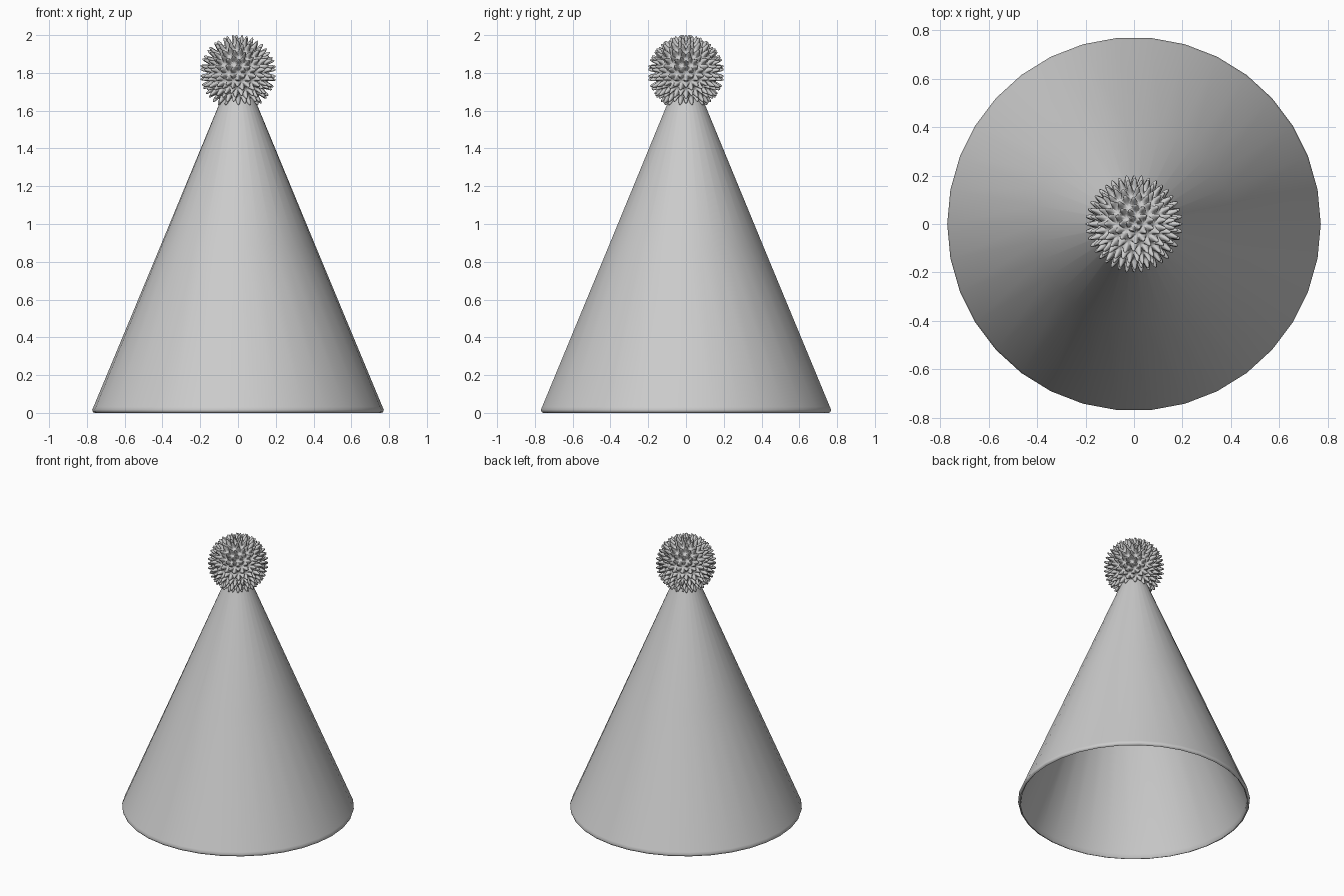
import bpy, bmesh, math
from mathutils import Vector

if "Cube" in bpy.data.objects:
    bpy.data.objects.remove(bpy.data.objects["Cube"])

SIDES = 34
# Hollow paper cone: closed shell from the outer tip, round the rim, to the inner tip
profile = [(0.05, 1.755), (0.412, 0.88), (0.765, 0.032), (0.772, 0.016), (0.768, 0.004),
           (0.758, 0.0), (0.750, 0.008), (0.745, 0.03), (0.394, 0.88), (0.03, 1.755)]
bm = bmesh.new()
rings = [[bm.verts.new((r * math.cos(2 * math.pi * i / SIDES),
                        r * math.sin(2 * math.pi * i / SIDES), z)) for i in range(SIDES)]
         for r, z in profile]
for a, b in zip(rings, rings[1:]):
    for i in range(SIDES):
        j = (i + 1) % SIDES
        bm.faces.new((a[i], a[j], b[j], b[i]))
bm.faces.new(rings[0])
bm.faces.new(rings[-1])
bmesh.ops.recalc_face_normals(bm, faces=bm.faces)
me = bpy.data.meshes.new("hat_cone")
bm.to_mesh(me)
bm.free()
cone = bpy.data.objects.new("hat_cone", me)
bpy.context.collection.objects.link(cone)

# Pompom: every face of an icosphere pulled out into a rounded tuft
CORE, TIP = 0.145, 0.209
bm = bmesh.new()
bmesh.ops.create_icosphere(bm, subdivisions=3, radius=CORE)
faces = bmesh.ops.extrude_discrete_faces(bm, faces=bm.faces[:])["faces"]
for f in faces:
    c = f.calc_center_median()
    n = c.normalized()
    for v in f.verts:
        v.co = n * TIP + (v.co - c) * 0.85
me = bpy.data.meshes.new("pompom")
bm.to_mesh(me)
bm.free()
pompom = bpy.data.objects.new("pompom", me)
pompom.location = (0, 0, 1.8)
bpy.context.collection.objects.link(pompom)
pompom.modifiers.new("soften", 'SUBSURF').levels = 2
pompom.modifiers["soften"].render_levels = 2

# Smooth shading with a crisp rim
for ob in (cone, pompom):
    bpy.ops.object.select_all(action='DESELECT')
    ob.select_set(True)
    bpy.context.view_layer.objects.active = ob
    if ob is cone:
        bpy.ops.object.shade_smooth_by_angle(angle=math.radians(50))
    else:
        bpy.ops.object.shade_smooth()
